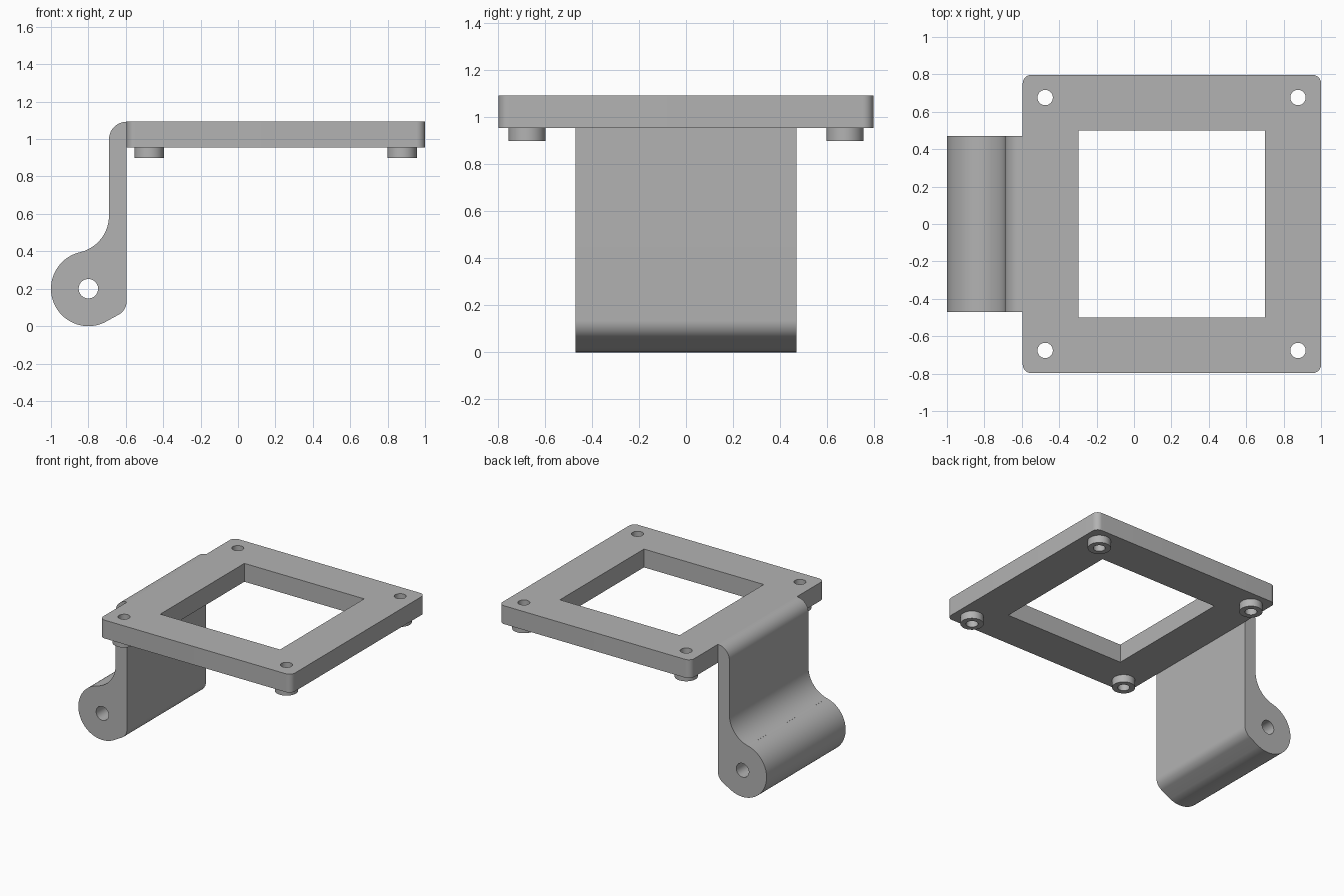
import bpy, bmesh
from math import cos, sin, radians, pi

cube = bpy.data.objects.get("Cube")
if cube:
    bpy.data.objects.remove(cube, do_unlink=True)

grey = bpy.data.materials.new("plain_grey")
grey.use_nodes = True
COLOUR = (0.45, 0.45, 0.45, 1)
grey.diffuse_color = COLOUR
grey.node_tree.nodes["Principled BSDF"].inputs["Base Color"].default_value = COLOUR


def arc(cx, cy, r, start, end, steps=12):
    """Points along an arc, angles in degrees."""
    angles = [radians(start + (end - start) * i / steps) for i in range(steps + 1)]
    return [(cx + r * cos(a), cy + r * sin(a)) for a in angles]


def circle(cx, cy, r, steps=40):
    return arc(cx, cy, r, 0, 360, steps)[:-1]


def rounded_rect(x0, x1, y0, y1, r):
    return (arc(x1 - r, y1 - r, r, 0, 90) + arc(x0 + r, y1 - r, r, 90, 180)
            + arc(x0 + r, y0 + r, r, 180, 270) + arc(x1 - r, y0 + r, r, 270, 360))


def extrude(name, loops, depth, location, rotation=(0, 0, 0)):
    """Fill an outline with its holes and extrude it equally both ways."""
    curve = bpy.data.curves.new(name, "CURVE")
    curve.dimensions = "2D"
    curve.fill_mode = "BOTH"
    curve.extrude = depth / 2
    for loop in loops:
        spline = curve.splines.new("POLY")
        spline.points.add(len(loop) - 1)
        for point, (x, y) in zip(spline.points, loop):
            point.co = (x, y, 0, 1)
        spline.use_cyclic_u = True
    obj = bpy.data.objects.new(name, curve)
    bpy.context.collection.objects.link(obj)
    obj.location, obj.rotation_euler = location, rotation
    bpy.ops.object.select_all(action="DESELECT")
    obj.select_set(True)
    bpy.context.view_layer.objects.active = obj
    bpy.ops.object.convert(target="MESH")
    obj = bpy.context.object
    # Weld the caps to the walls
    bm = bmesh.new()
    bm.from_mesh(obj.data)
    bmesh.ops.remove_doubles(bm, verts=bm.verts, dist=0.0001)
    bmesh.ops.recalc_face_normals(bm, faces=bm.faces)
    bm.to_mesh(obj.data)
    bm.free()
    obj.data.materials.clear()
    obj.data.materials.append(grey)
    bpy.ops.object.shade_smooth_by_angle(angle=radians(30))
    return obj


# Square frame plate with a window and four corner holes
BOTTOM, TOP, EDGE = 0.955, 1.093, -0.595
corners = [(x, y) for x in (-0.475, 0.877) for y in (-0.676, 0.676)]
window = [(-0.297, -0.5), (0.7, -0.5), (0.7, 0.5), (-0.297, 0.5)]
extrude("frame_plate",
        [rounded_rect(EDGE, 1, -0.797, 0.797, 0.045), window]
        + [circle(x, y, 0.041) for x, y in corners],
        TOP - BOTTOM, (0, 0, (TOP + BOTTOM) / 2))

# Hollow spacers under the corner holes
for i, (x, y) in enumerate(corners):
    extrude(f"spacer_{i + 1}", [circle(0, 0, 0.079), circle(0, 0, 0.041)],
            BOTTOM - 0.898, (x, y, (BOTTOM + 0.898) / 2))

# Hanging arm with a rounded hinge barrel at its foot
arm = (arc(EDGE, TOP - 0.095, 0.095, 90, 180)
       + arc(-0.89, 0.59, 0.2, 0, -77, 20)
       + arc(-0.8, 0.2, 0.2, 103, 295, 48)
       + arc(-0.68, 0.135, 0.085, 295, 360))
extrude("hinge_arm", [arm, circle(-0.8, 0.2, 0.052)], 0.94,
        (0, 0, 0), (pi / 2, 0, 0))
